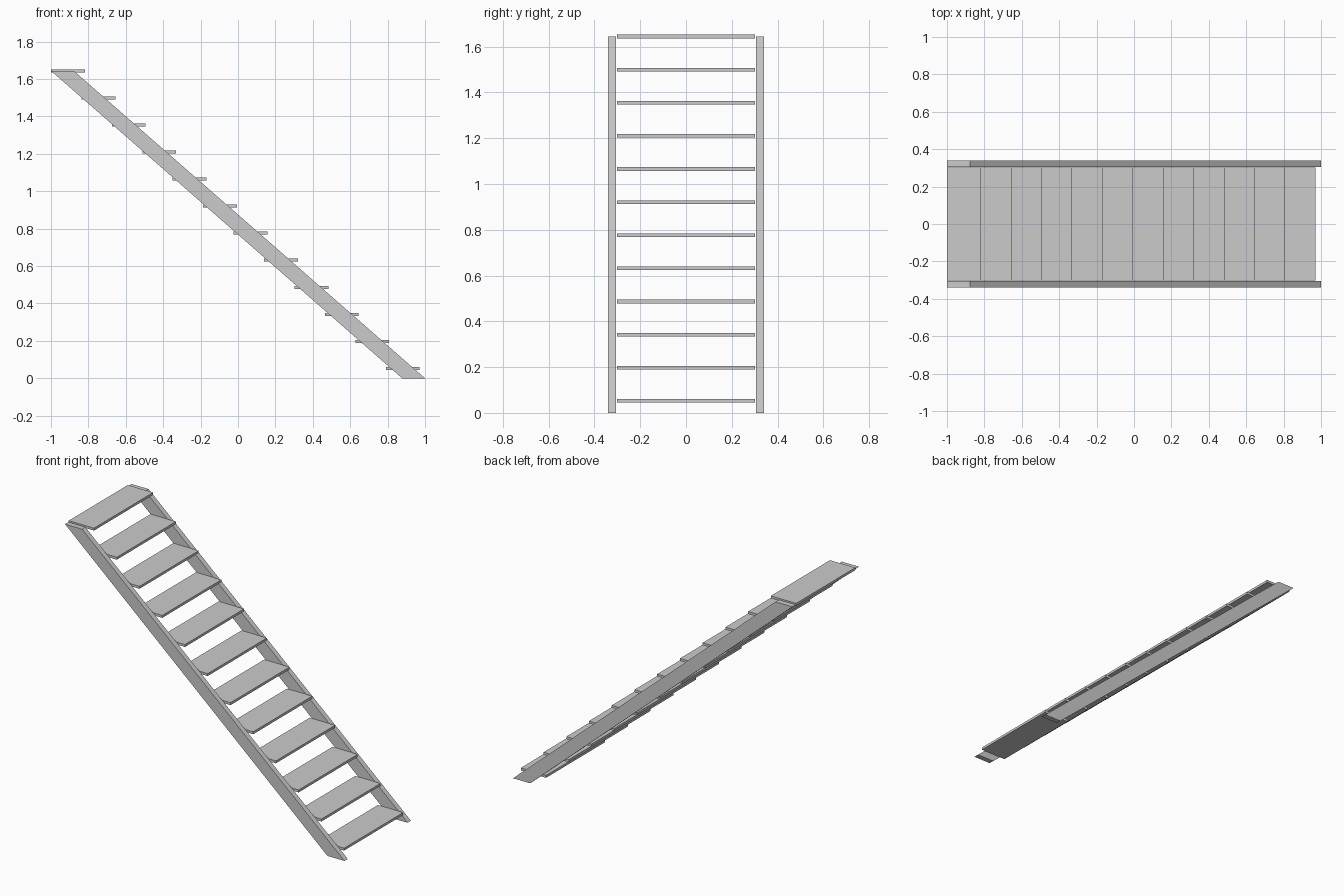
import bpy, bmesh

if "Cube" in bpy.data.objects:
    bpy.data.objects.remove(bpy.data.objects["Cube"])

H = 1.644           # stringer height
W = 0.122           # horizontal width of the sloped stringer
STEPS = 12


def prism(name, profile, y0, y1):
    """Extrude an xz profile along y."""
    bm = bmesh.new()
    face = bm.faces.new([bm.verts.new((x, y0, z)) for x, z in profile])
    out = bmesh.ops.extrude_face_region(bm, geom=[face])
    verts = [v for v in out["geom"] if isinstance(v, bmesh.types.BMVert)]
    bmesh.ops.translate(bm, verts=verts, vec=(0, y1 - y0, 0))
    bmesh.ops.recalc_face_normals(bm, faces=bm.faces)
    mesh = bpy.data.meshes.new(name)
    bm.to_mesh(mesh)
    bm.free()
    obj = bpy.data.objects.new(name, mesh)
    bpy.context.collection.objects.link(obj)
    return obj


# Sloped side stringers, cut level at top and bottom
slope = [(-1, H), (-1 + W, H), (1, 0), (1 - W, 0)]
prism("stringer_front", slope, -0.34, -0.306)
prism("stringer_back", slope, 0.306, 0.34)

# Flat open treads between the stringers
for i in range(STEPS):
    t = i / (STEPS - 1)
    x = 0.79 - 1.79 * t
    z = 0.0525 + (H - 0.0525) * t
    x1, z0, z1 = x + 0.181, z - 0.008, z + 0.008
    prism(f"tread_{i + 1:02d}", [(x, z0), (x1, z0), (x1, z1), (x, z1)], -0.302, 0.302)
